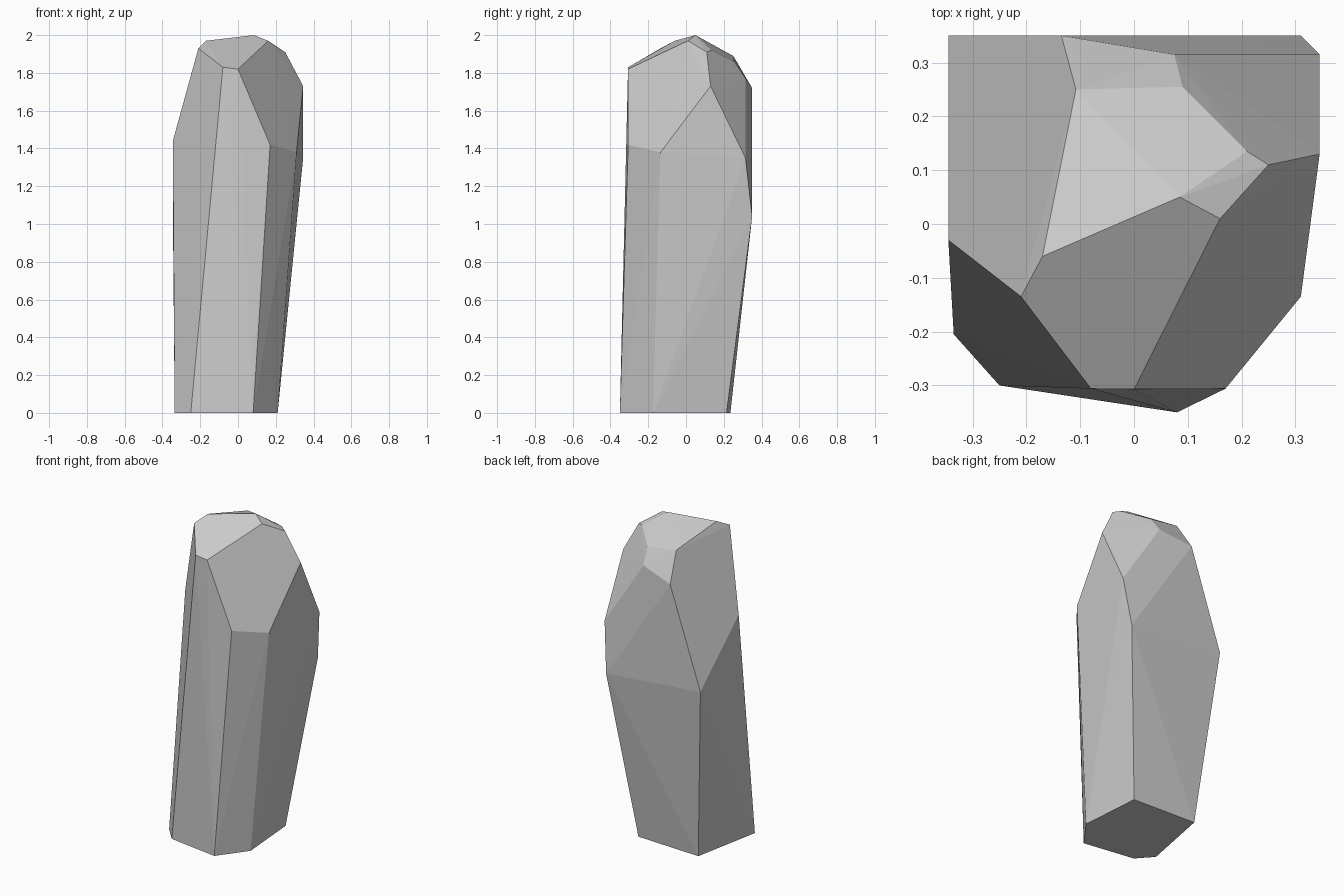
import bpy
import bmesh

# Remove the default object
default_cube = bpy.data.objects.get("Cube")
if default_cube:
    bpy.data.objects.remove(default_cube, do_unlink=True)


def make_material(name, colour):
    material = bpy.data.materials.new(name)
    material.use_nodes = True
    material.diffuse_color = colour
    shader = next(n for n in material.node_tree.nodes if n.type == "BSDF_PRINCIPLED")
    shader.inputs["Base Color"].default_value = colour
    return material


def make_hull(name, corners, material):
    """Wrap a faceted, flat-shaded stone skin around its corner points."""
    bm = bmesh.new()
    for corner in corners:
        bm.verts.new(corner)
    result = bmesh.ops.convex_hull(bm, input=bm.verts[:])
    spare = set(result["geom_interior"]) | set(result["geom_unused"])
    spare_verts = [v for v in spare if isinstance(v, bmesh.types.BMVert)]
    bmesh.ops.delete(bm, geom=spare_verts, context="VERTS")
    bmesh.ops.recalc_face_normals(bm, faces=bm.faces[:])
    for face in bm.faces:
        face.smooth = False
    mesh = bpy.data.meshes.new(name)
    bm.to_mesh(mesh)
    bm.free()
    mesh.materials.append(material)
    stone = bpy.data.objects.new(name, mesh)
    bpy.context.collection.objects.link(stone)
    return stone


# Six-sided foot, flat on the ground
foot = [(x, y, 0) for x, y in (
    (-.335, -.205), (-.25, -.3), (.08, -.35),
    (.21, -.175), (.18, .215), (-.25, .235))]

# Shoulder corners, where the tall sides break into the upper facets
shoulder = [
    (-.345, -.03, 1.44), (-.08, -.306, 1.83), (0, -.307, 1.82),
    (.17, -.306, 1.42), (.31, -.135, 1.38), (.31, .045, 1.67),
    (.345, .13, 1.73), (.345, .315, 1.35), (.31, .35, 1.04),
    (-.345, .35, 1.1), (-.135, .35, 1.72), (.075, .315, 1.77)]

# Crown corners around the chipped top
crown = [
    (-.21, -.135, 1.93), (-.17, -.06, 1.97), (.085, .05, 2),
    (.16, .01, 1.97), (.25, .11, 1.91), (.21, .135, 1.92),
    (.09, .255, 1.86), (-.108, .25, 1.89)]

stone_grey = make_material("stone_grey", (.6, .6, .6, 1))
make_hull("standing_stone", foot + shoulder + crown, stone_grey)
